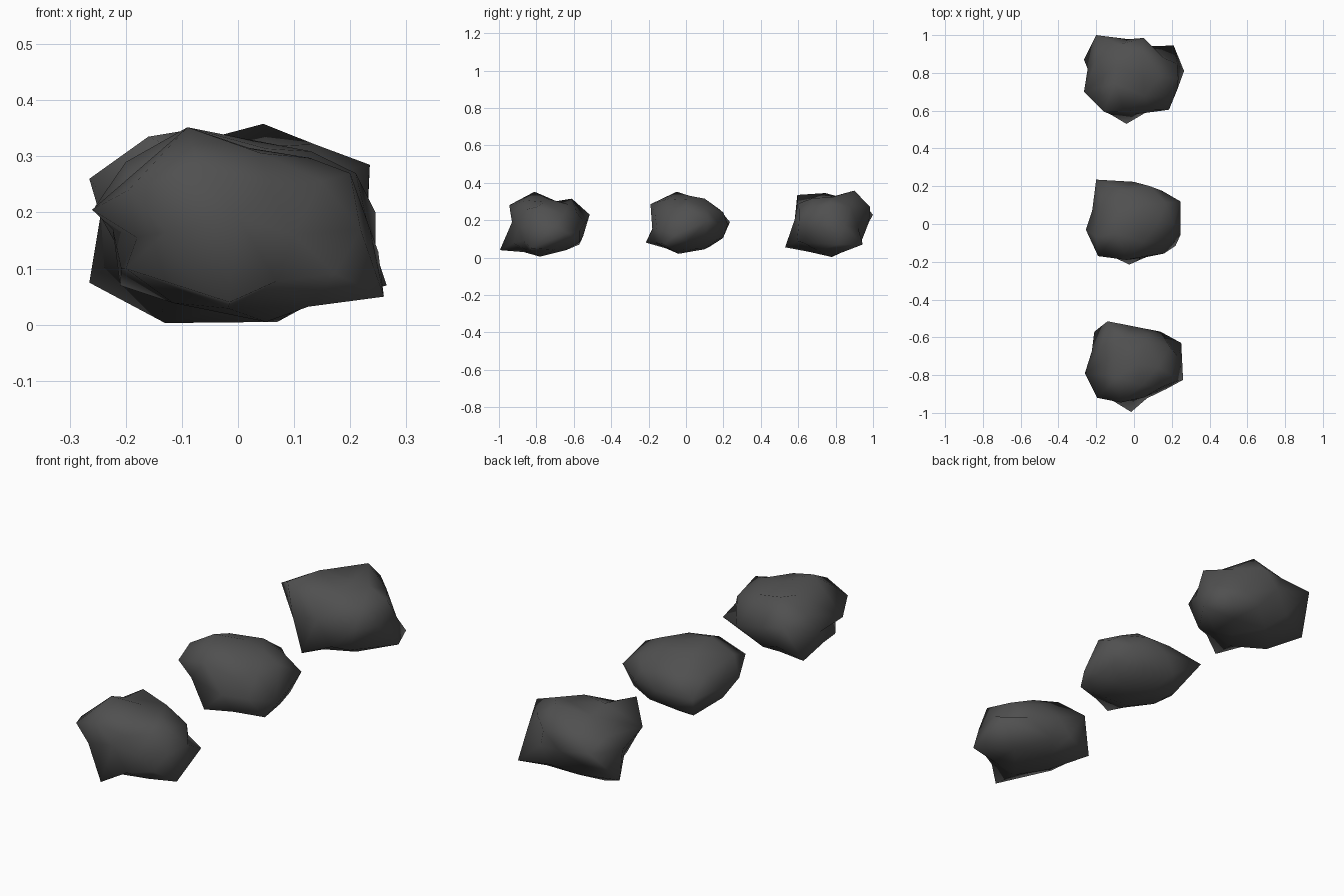
import bpy, bmesh
from mathutils import Vector

stone = bpy.data.materials.new("dark_grey_stone")
stone.diffuse_color = (0.08, 0.08, 0.08, 1)

HALF = Vector((0.24, 0.215, 0.16))   # half size of the plain boulder
SHRINK = 0.94                        # keeps free vertices behind the corners


def rock(name, centre, corners, notches):
    """Low-poly ball whose nearest vertices are moved to the given corners and
    notches; the remaining vertices follow smoothly."""
    centre = Vector(centre)
    bm = bmesh.new()
    bmesh.ops.create_icosphere(bm, subdivisions=2, radius=1)
    bm.verts.ensure_lookup_table()
    dirs = [v.co.normalized() for v in bm.verts]
    targets = []
    for c in corners + notches:
        p = Vector(c) - centre
        targets.append((p, Vector((p[i] / HALF[i] for i in range(3)))))
    # match corners to vertices, best fits first
    pairs = sorted(((d - t.normalized()).length, i, k)
                   for i, d in enumerate(dirs) for k, (p, t) in enumerate(targets))
    pulled, used = {}, set()
    for gap, i, k in pairs:
        if i not in pulled and k not in used and gap < 0.6:
            pulled[i] = targets[k][0]
            used.add(k)
    base = [Vector((d[j] * HALF[j] for j in range(3))) for d in dirs]
    for i, v in enumerate(bm.verts):
        if i in pulled:
            v.co = pulled[i]
        else:
            total, move = 0.0, Vector()
            for j, p in pulled.items():
                w = 1 / (dirs[i] - dirs[j]).length ** 3
                total += w
                move += (p - base[j]) * w
            v.co = (base[i] + move / total) * SHRINK
        v.co += centre
        v.co.z = max(v.co.z, 0)
    bmesh.ops.recalc_face_normals(bm, faces=bm.faces)
    for f in bm.faces:
        f.smooth = True
    me = bpy.data.meshes.new(name)
    bm.to_mesh(me)
    bm.free()
    me.materials.append(stone)
    bpy.context.collection.objects.link(bpy.data.objects.new(name, me))


# front rock: low spike at the front, undercut on the left
rock("front_rock", (0, -0.755, 0.175), [
    (-0.09, -0.81, 0.352), (0.05, -0.78, 0.005), (-0.015, -0.995, 0.04),
    (-0.07, -0.945, 0.28), (-0.26, -0.79, 0.205), (-0.2, -0.82, 0.1),
    (-0.195, -0.92, 0.24), (-0.21, -0.57, 0.07), (-0.14, -0.515, 0.23),
    (0.14, -0.57, 0.14), (0.0, -0.57, 0.08), (0.25, -0.63, 0.13),
    (0.26, -0.825, 0.05), (0.2, -0.8, 0.27), (-0.065, -0.61, 0.315),
    (0.19, -0.65, 0.235)],
    [(-0.18, -0.8, 0.155), (0.0, -0.93, 0.19), (0.1, -0.895, 0.16),
     (0.07, -0.63, 0.285), (0.02, -0.74, 0.315)])

# middle rock: the roundest
rock("middle_rock", (0, 0.01, 0.18), [
    (-0.09, -0.05, 0.352), (-0.2, 0.235, 0.19), (0.085, 0.2, 0.24),
    (0.245, 0.12, 0.2), (0.245, -0.06, 0.12), (0.22, -0.115, 0.07),
    (0.04, -0.18, 0.15), (-0.025, -0.215, 0.08), (-0.19, -0.17, 0.25),
    (-0.255, -0.03, 0.21), (0.06, 0.1, 0.315), (-0.04, -0.19, 0.285),
    (0.0, -0.04, 0.02), (0.2, 0.1, 0.1), (-0.13, 0.13, 0.06),
    (-0.2, -0.07, 0.29)],
    [(-0.19, -0.06, 0.14), (0.21, 0.0, 0.27), (0.02, 0.02, 0.33)])

# back rock: the most jagged
rock("back_rock", (0, 0.765, 0.18), [
    (0.045, 0.9, 0.358), (0.05, 0.985, 0.27), (-0.2, 1.0, 0.23),
    (0.21, 0.945, 0.07), (0.265, 0.81, 0.07), (0.235, 0.77, 0.285),
    (0.185, 0.605, 0.2), (-0.04, 0.53, 0.055), (-0.265, 0.7, 0.26),
    (-0.16, 0.595, 0.335), (-0.1, 0.745, 0.345), (-0.265, 0.87, 0.075),
    (0.07, 0.775, 0.005), (-0.13, 0.78, 0.003), (0.14, 0.625, 0.08)],
    [(-0.13, 0.92, 0.12), (0.11, 0.92, 0.16), (-0.2, 0.74, 0.14),
     (0.0, 0.58, 0.2), (0.05, 0.78, 0.325)])
